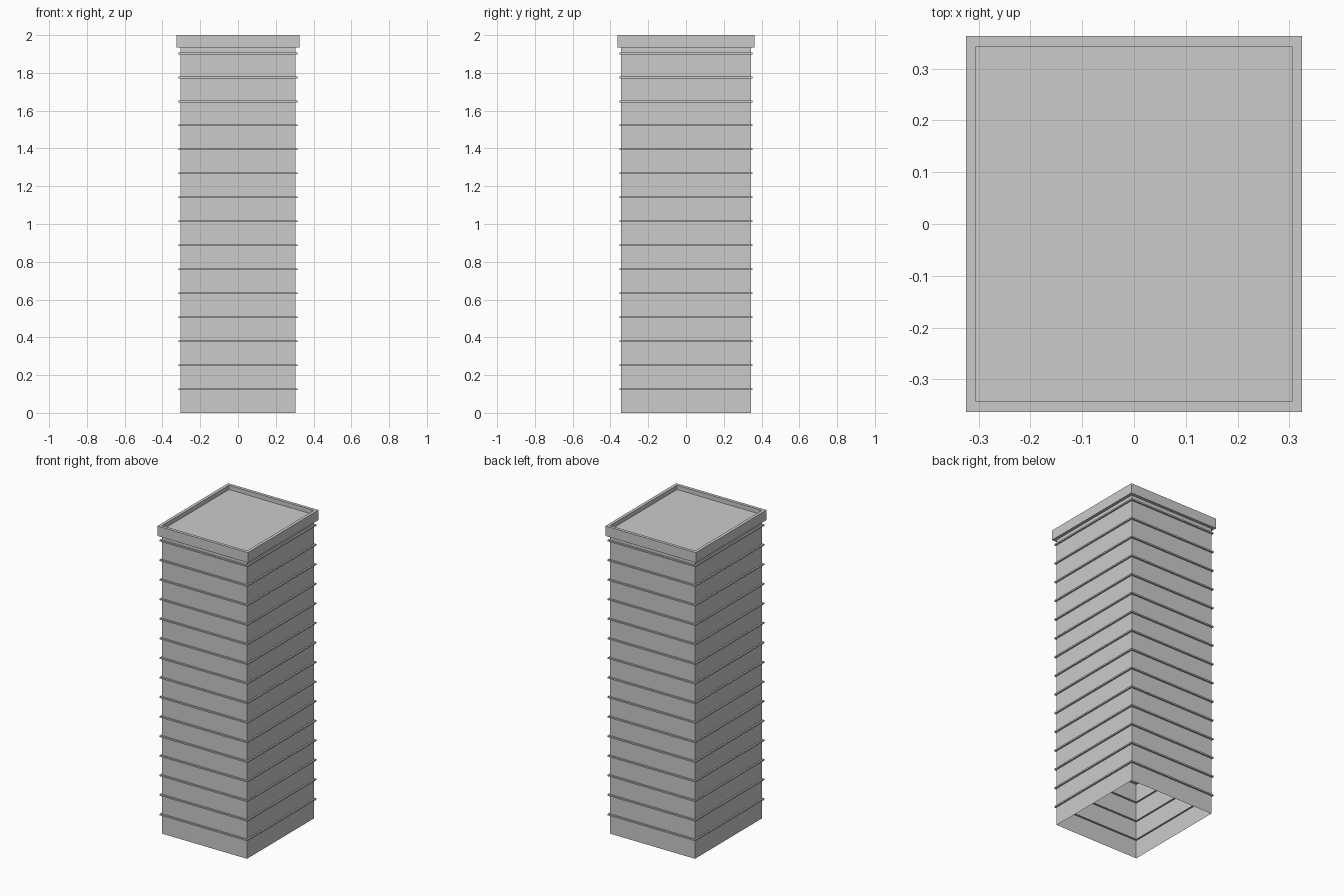
import bpy, bmesh

if "Cube" in bpy.data.objects:
    bpy.data.objects.remove(bpy.data.objects["Cube"])

HX, HY = 0.305, 0.343      # half sizes of the main shaft
LEDGE, THICK = 0.01, 0.009  # floor ledge overhang and height
RIM_Z, ROOF_Z = 1.935, 1.972


def rect_loft(name, profile, cap_end=False):
    """Sweep (offset, z) points around the rectangular plan as one open shell."""
    bm = bmesh.new()
    rings = []
    for off, z in profile:
        x, y = HX + off, HY + off
        rings.append([bm.verts.new((sx * x, sy * y, z))
                      for sx, sy in ((-1, -1), (1, -1), (1, 1), (-1, 1))])
    for a, b in zip(rings, rings[1:]):
        for i in range(4):
            j = (i + 1) % 4
            bm.faces.new((a[i], a[j], b[j], b[i]))
    if cap_end:
        bm.faces.new(rings[-1])
    mesh = bpy.data.meshes.new(name)
    bm.to_mesh(mesh)
    bm.free()
    obj = bpy.data.objects.new(name, mesh)
    bpy.context.collection.objects.link(obj)
    return obj


# Hollow shaft, open at the bottom, folded outward into a thin ledge at each floor
profile = [(0, 0)]
for i in range(15):
    z = 0.125 + 0.127 * i
    lo, hi = z - THICK / 2, z + THICK / 2
    profile += [(0, lo), (LEDGE, lo), (LEDGE, hi), (0, hi)]
profile.append((0, RIM_Z))

# Overhanging parapet, its inner face, and the sunken flat roof
profile += [(0.02, RIM_Z), (0.02, 2.0), (0, 2.0), (0, ROOF_Z)]
rect_loft("tower_shell", profile, cap_end=True)
